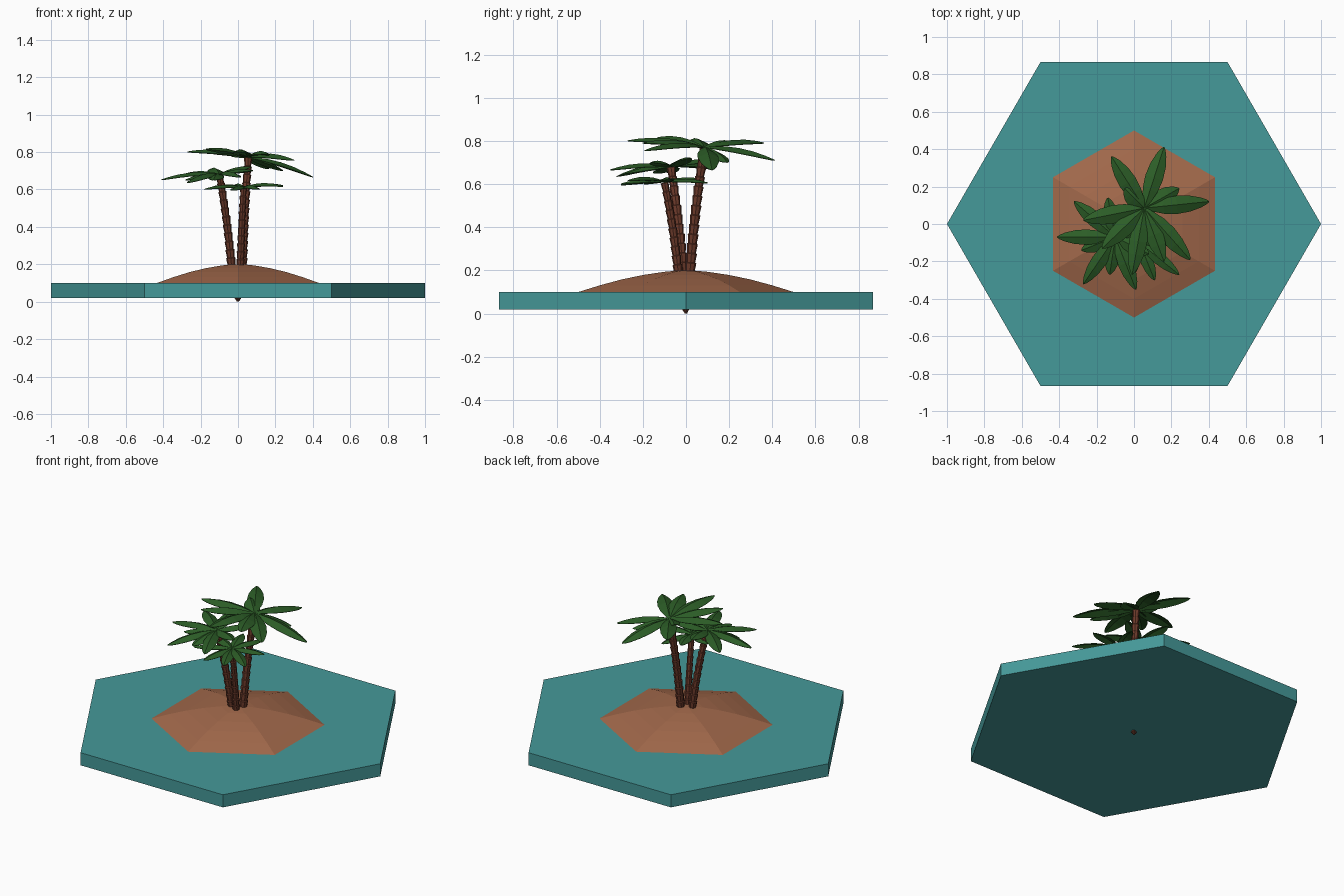
import bpy, bmesh, math
from mathutils import Vector

if "Cube" in bpy.data.objects:
    bpy.data.objects.remove(bpy.data.objects["Cube"])


def material(name, rgb):
    m = bpy.data.materials.new(name)
    m.diffuse_color = (*rgb, 1)
    m.use_nodes = True
    m.node_tree.nodes["Principled BSDF"].inputs["Base Color"].default_value = m.diffuse_color
    return m


WATER = material("water", (0.06, 0.32, 0.32))
SAND = material("sand", (0.36, 0.14, 0.07))
BARK = material("bark", (0.16, 0.045, 0.025))
LEAF = material("leaf", (0.025, 0.11, 0.02))


def finish(name, bm, mat):
    me = bpy.data.meshes.new(name)
    bm.to_mesh(me)
    bm.free()
    me.materials.append(mat)
    ob = bpy.data.objects.new(name, me)
    bpy.context.collection.objects.link(ob)
    return ob


def skin(bm, rings):
    """Join a list of equal closed rings into a capped tube."""
    vs = [[bm.verts.new(p) for p in r] for r in rings]
    n = len(vs[0])
    for a, b in zip(vs, vs[1:]):
        for i in range(n):
            j = (i + 1) % n
            bm.faces.new((a[i], a[j], b[j], b[i]))
    bm.faces.new(vs[0][::-1])
    bm.faces.new(vs[-1])


def hexagon(r, z, turn):
    return [(r * math.cos(turn + i * math.pi / 3), r * math.sin(turn + i * math.pi / 3), z)
            for i in range(6)]


# Hexagonal water tile
bm = bmesh.new()
skin(bm, [hexagon(1, 0.02, 0), hexagon(1, 0.10, 0)])
finish("water_tile", bm, WATER)

# Six-sided domed island
bm = bmesh.new()
profile = [(0.5, 0.095), (0.5, 0.1), (0.4, 0.131), (0.3, 0.158), (0.2, 0.179), (0.1, 0.194), (0.03, 0.2)]
skin(bm, [hexagon(r, z, math.pi / 6) for r, z in profile])
finish("island", bm, SAND)


def trunk(name, base, top, r0, r1, segs):
    """Curved trunk of flared overlapping segments, narrowing to a root tip."""
    base, top = Vector(base), Vector(top)
    mid = Vector((base.x * 0.75 + top.x * 0.25, base.y * 0.75 + top.y * 0.25, (base.z + top.z) / 2))
    rings = []

    def ring(t, r):
        c = base * (1 - t) ** 2 + mid * 2 * t * (1 - t) + top * t * t
        d = ((mid - base) * (1 - t) + (top - mid) * t).normalized()
        q = Vector((0, 0, 1)).rotation_difference(d)
        rings.append([c + q @ Vector((r * math.cos(a * math.pi / 4), r * math.sin(a * math.pi / 4), 0))
                      for a in range(8)])

    for i in range(segs):
        r = r0 + (r1 - r0) * i / (segs - 1)
        ring(i / segs, r * 0.88)
        ring((i + 0.92) / segs, r * 1.1)
    tip = [Vector((0.005 * math.cos(a * math.pi / 4), 0.005 * math.sin(a * math.pi / 4), 0)) for a in range(8)]
    bm = bmesh.new()
    skin(bm, [tip] + rings)
    finish(name, bm, BARK)


def frond(bm, start, tip, width):
    """Arched leaf blade folded along its midrib."""
    start, tip = Vector(start), Vector(tip)
    side = (tip - start).cross(Vector((0, 0, 1))).normalized()
    length = (tip - start).length
    shape = [(0, 0.12), (0.12, 0.45), (0.3, 0.85), (0.5, 1), (0.7, 0.88), (0.87, 0.55), (0.96, 0.25), (1, 0.04)]
    rows = []
    for t, w in shape:
        c = start.lerp(tip, t) + Vector((0, 0, 0.28 * length * t * (1 - t)))
        off = side * w * width / 2
        drop = Vector((0, 0, -0.22 * w * width))
        rows.append([bm.verts.new(p) for p in (c - off + drop, c, c + off + drop)])
    for a, b in zip(rows, rows[1:]):
        for i in (0, 1):
            bm.faces.new((a[i], b[i], b[i + 1], a[i + 1]))


def crown(name, centre, tips, width):
    bm = bmesh.new()
    for t in tips:
        frond(bm, centre, t, width)
    ob = finish(name, bm, LEAF)
    mod = ob.modifiers.new("thickness", "SOLIDIFY")
    mod.thickness = 0.003


# Tall, middle and short palms
palms = [
    ("tall", (0.02, 0.01, 0.06), (0.055, 0.085, 0.77), 0.025, 0.02, 16, 0.095,
     [(0.40, 0.12, 0.665), (0.16, 0.41, 0.71), (-0.12, 0.36, 0.79), (-0.27, 0.02, 0.80),
      (-0.17, -0.13, 0.815), (-0.01, -0.27, 0.80), (0.16, -0.2, 0.79), (0.30, -0.19, 0.755),
      (0.24, 0.19, 0.70), (-0.05, 0.19, 0.80)]),
    ("middle", (-0.025, -0.005, 0.06), (-0.1, -0.07, 0.68), 0.024, 0.019, 14, 0.08,
     [(-0.41, -0.07, 0.65), (-0.32, 0.12, 0.67), (-0.14, 0.14, 0.71), (0.07, 0.02, 0.72),
      (0.08, -0.16, 0.70), (0.01, -0.35, 0.665), (-0.13, -0.27, 0.65), (-0.27, -0.32, 0.635),
      (-0.28, -0.14, 0.65)]),
    ("short", (0.01, -0.025, 0.06), (0.03, -0.1, 0.61), 0.022, 0.017, 13, 0.065,
     [(0.24, -0.27, 0.615), (0.11, -0.30, 0.60), (-0.03, -0.3, 0.595), (-0.18, -0.19, 0.60),
      (-0.13, -0.03, 0.615), (-0.02, 0.08, 0.62), (0.1, 0.1, 0.605), (0.24, -0.08, 0.62)]),
]
for name, base, top, r0, r1, segs, width, tips in palms:
    trunk(name + "_palm_trunk", base, top, r0, r1, segs)
    crown(name + "_palm_leaves", top, tips, width)
